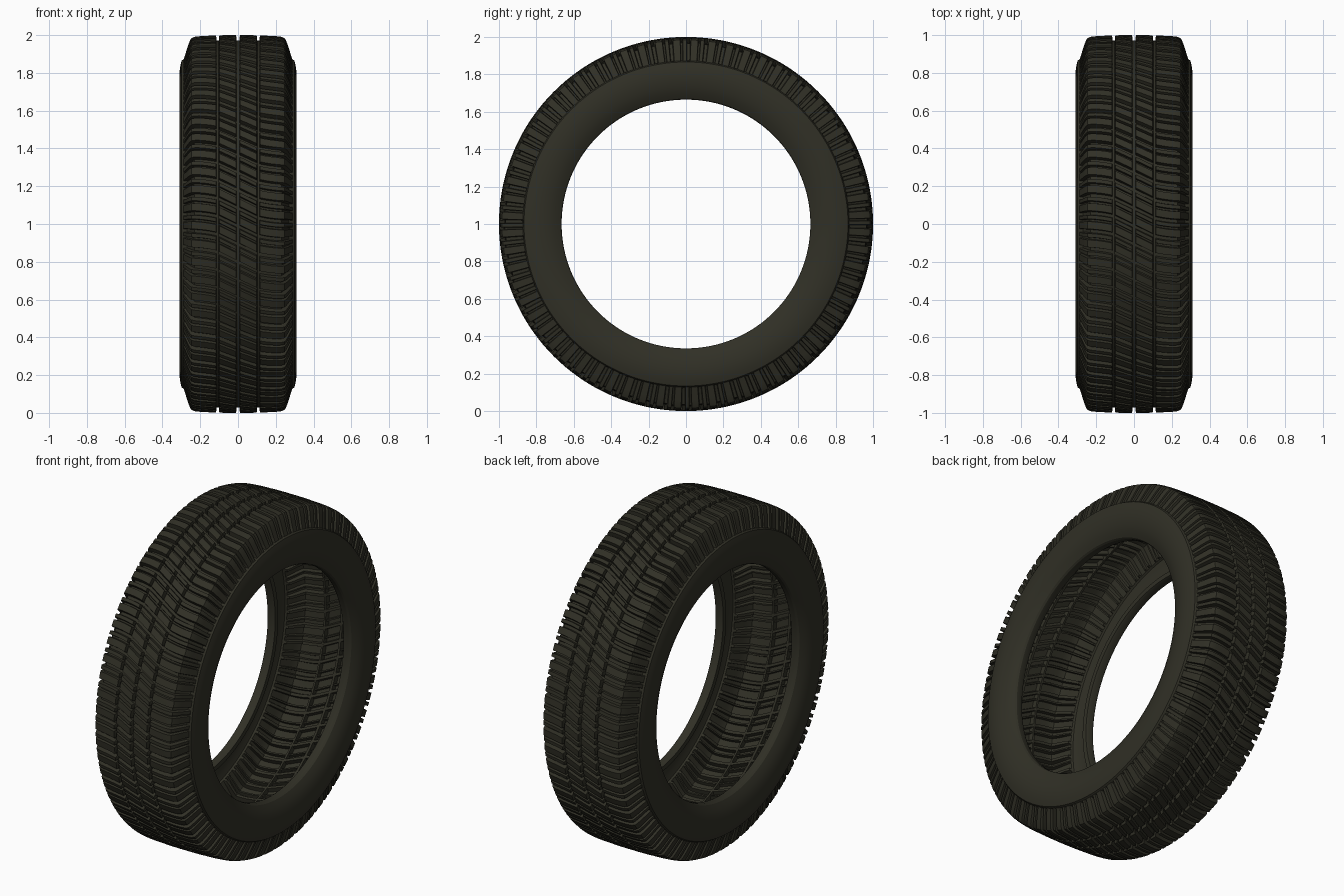
import bpy, bmesh, math

if "Cube" in bpy.data.objects:
    bpy.data.objects.remove(bpy.data.objects["Cube"])

# Rubber colour
rubber = bpy.data.materials.new("dark_rubber")
rubber.diffuse_color = (0.030, 0.029, 0.019, 1)
rubber.use_nodes = True
rubber.node_tree.nodes["Principled BSDF"].inputs["Base Color"].default_value = rubber.diffuse_color

PITCHES = 64      # tread pattern repeats
DEPTH = 0.026     # groove depth

# Half profile from the centre line outward: (x, radius, cross-groove depth, in circumferential groove)
half = [
    (0.0, 0.972, 0, True), (0.007, 0.972, 0, True),
    (0.010, 1.0, 1, False), (0.040, 1.0, 1, False), (0.070, 0.9995, 1, False), (0.099, 0.999, 1, False),
    (0.102, 0.971, 0, True), (0.113, 0.971, 0, True),
    (0.116, 0.998, 1, False), (0.145, 0.997, 1, False), (0.175, 0.996, 1, False), (0.205, 0.994, 1, False),
    (0.230, 0.991, 1, False), (0.247, 0.984, 1, False), (0.256, 0.968, 1, False),
    (0.266, 0.940, 0.9, False), (0.277, 0.905, 0.8, False), (0.286, 0.878, 0.6, False),
    # sidewall
    (0.288, 0.872, 0, False), (0.298, 0.866, 0, False), (0.305, 0.840, 0, False), (0.310, 0.805, 0, False),
    (0.309, 0.770, 0, False), (0.303, 0.735, 0, False), (0.293, 0.705, 0, False), (0.281, 0.682, 0, False),
    # bead lip
    (0.275, 0.671, 0, False), (0.265, 0.665, 0, False), (0.235, 0.665, 0, False),
    (0.225, 0.670, 0, False), (0.223, 0.695, 0, False),
]
profile = [(-x, r, d, g) for x, r, d, g in reversed(half[1:])] + half

# Columns inside one pitch: (fraction, groove depth factor), a wide groove and a narrow one
columns = [(0.0, 0), (0.20, 0), (0.40, 0), (0.43, 0.8), (0.52, 0.8), (0.55, 0),
           (0.65, 0), (0.75, 0), (0.79, 1), (0.96, 1)]


def skew(x):
    """Angle offset of the cross grooves: slanted ribs, easing straight at the shoulders."""
    a = min(abs(x), 0.25)
    s = 0.50 * min(a, 0.108)
    if a > 0.108:
        t = (a - 0.108) / 0.142
        s += 0.035 * (t - 0.5 * t * t)
    return -math.copysign(s, x)


def build_tyre():
    bm = bmesh.new()
    rows = []
    for i, (x, r, d, in_groove) in enumerate(profile):
        # inward profile normal, used to sink the cross grooves
        x0, r0 = profile[max(i - 1, 0)][:2]
        x1, r1 = profile[min(i + 1, len(profile) - 1)][:2]
        if abs(x) < 0.22:
            nx, nr = 0.0, -1.0
        else:
            l = math.hypot(x1 - x0, r1 - r0)
            nx, nr = (r1 - r0) / l, -(x1 - x0) / l
        row = []
        for p in range(PITCHES):
            for f, g in columns:
                a = 2 * math.pi * (p + f) / PITCHES + skew(x)
                k = DEPTH * d * g
                px, pr = x + nx * k, r + nr * k
                row.append(bm.verts.new((px, -pr * math.cos(a), 1 + pr * math.sin(a))))
        rows.append(row)
    n = len(rows[0])
    for ra, rb in zip(rows, rows[1:]):
        for j in range(n):
            k = (j + 1) % n
            bm.faces.new((ra[j], ra[k], rb[k], rb[j]))
    bm.normal_update()
    # make sure the tread faces outward
    mid = max(bm.faces, key=lambda f: f.calc_center_median().z)
    if mid.normal.z < 0:
        bmesh.ops.reverse_faces(bm, faces=bm.faces[:])
    me = bpy.data.meshes.new("tyre")
    bm.to_mesh(me)
    bm.free()
    me.materials.append(rubber)
    ob = bpy.data.objects.new("tyre", me)
    bpy.context.collection.objects.link(ob)
    return ob


tyre = build_tyre()
bpy.context.view_layer.objects.active = tyre
tyre.select_set(True)
bpy.ops.object.shade_smooth_by_angle(angle=math.radians(30))
